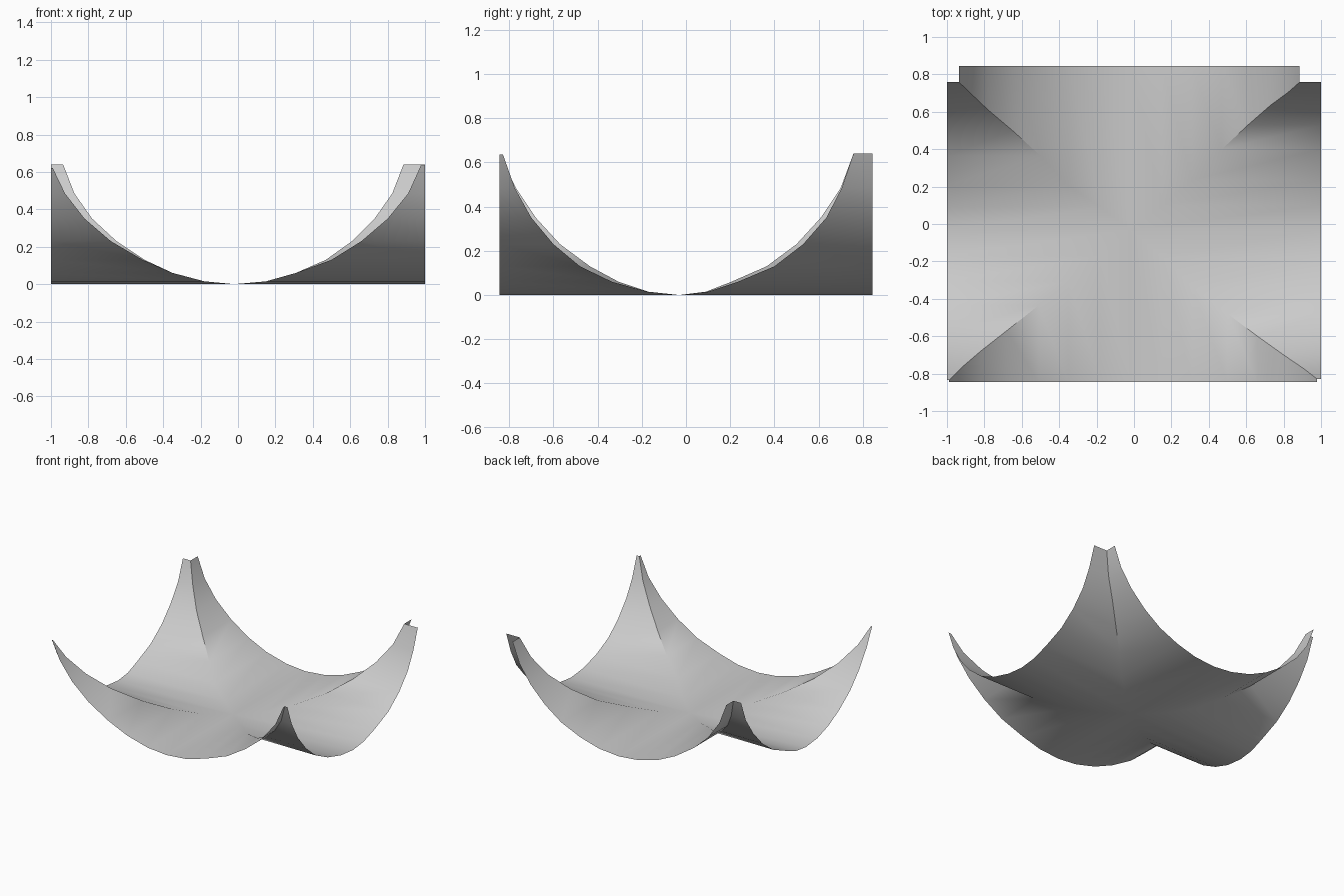
import bpy, bmesh, math

if "Cube" in bpy.data.objects:
    bpy.data.objects.remove(bpy.data.objects["Cube"])

# Inverted groin-vault canopy: four ruled sectors meeting along curved diagonal seams
CENTRE = (-0.02, -0.03, 0.0)
Z = [0.015, 0.06, 0.13, 0.23, 0.35, 0.485, 0.64]

# Seam x positions (front / back) and y positions (left / right) for each height level
FL_X = [-0.18, -0.35, -0.51, -0.68, -0.82, -0.925, -0.99]
FR_X = [0.15, 0.31, 0.50, 0.66, 0.80, 0.91, 0.978]
BL_X = [-0.18, -0.35, -0.50, -0.65, -0.78, -0.875, -0.935]
BR_X = [0.15, 0.31, 0.47, 0.61, 0.73, 0.825, 0.885]
FL_Y = [-0.17, -0.305, -0.435, -0.57, -0.68, -0.77, -0.835]
FR_Y = [-0.175, -0.335, -0.48, -0.60, -0.70, -0.775, -0.828]
BL_Y = [0.09, 0.205, 0.365, 0.50, 0.61, 0.70, 0.758]
BR_Y = [0.10, 0.235, 0.40, 0.53, 0.635, 0.705, 0.758]
HALF_X, HALF_Y = 1.0, 0.845

bm = bmesh.new()
mid = bm.verts.new(CENTRE)


def seam(xs, ys, top):
    return [bm.verts.new((x, y, z)) for x, y, z in zip(xs, ys, Z[:-1] + [top])]


fl, fr = seam(FL_X, FL_Y, 0.62), seam(FR_X, FR_Y, 0.635)
bl, br = seam(BL_X, BL_Y, 0.64), seam(BR_X, BR_Y, 0.64)


def sector(first, last, axis, edge):
    """Rule straight lines from the seams out to the rim."""
    inner = first[::-1] + [mid] + last
    outer = []
    for v in inner:
        co = v.co.copy()
        co[axis] = edge
        outer.append(bm.verts.new(co))
    for i in range(len(inner) - 1):
        bm.faces.new((inner[i], outer[i], outer[i + 1], inner[i + 1]))


sector(fl, fr, 1, -HALF_Y)
sector(fr, br, 0, HALF_X)
sector(br, bl, 1, HALF_Y)
sector(bl, fl, 0, -HALF_X)
bm.normal_update()
if sum(f.normal.z for f in bm.faces) < 0:
    bmesh.ops.reverse_faces(bm, faces=bm.faces[:])

mesh = bpy.data.meshes.new("vault_canopy")
bm.to_mesh(mesh)
bm.free()
canopy = bpy.data.objects.new("vault_canopy", mesh)
bpy.context.collection.objects.link(canopy)
bpy.context.view_layer.objects.active = canopy
canopy.select_set(True)
bpy.ops.object.shade_smooth_by_angle(angle=math.radians(40))
